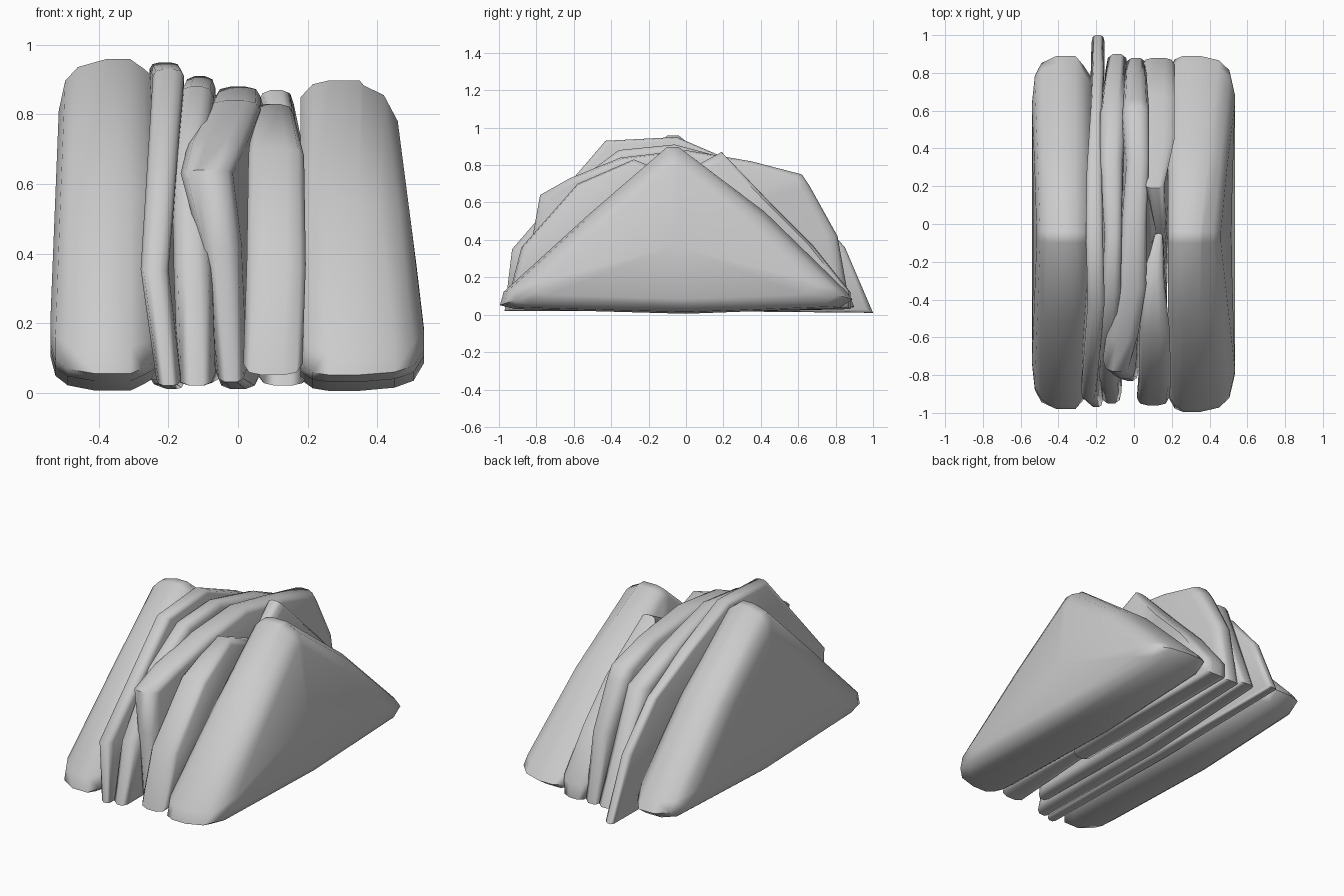
import bpy
import bmesh
import math

default_cube = bpy.data.objects.get("Cube")
if default_cube:
    bpy.data.objects.remove(default_cube, do_unlink=True)

grey = bpy.data.materials.new("plain_grey")
grey.use_nodes = True
colour = (0.6, 0.6, 0.6, 1)
grey.diffuse_color = colour
grey.node_tree.nodes["Principled BSDF"].inputs["Base Color"].default_value = colour


def loft(name, rings, centres, smooth_angle):
    """Skin matching rings of points and close both ends with a fan."""
    bm = bmesh.new()
    loops = [[bm.verts.new(point) for point in ring] for ring in rings]
    count = len(loops[0])
    for i in range(count):
        j = (i + 1) % count
        for a, b in zip(loops, loops[1:]):
            bm.faces.new((a[i], a[j], b[j], b[i]))
    for loop, centre in zip((loops[0], loops[-1]), centres):
        middle = bm.verts.new(centre)
        for i in range(count):
            bm.faces.new((loop[i], loop[(i + 1) % count], middle))
    bmesh.ops.recalc_face_normals(bm, faces=bm.faces)
    mesh = bpy.data.meshes.new(name)
    bm.to_mesh(mesh)
    bm.free()
    mesh.materials.append(grey)
    obj = bpy.data.objects.new(name, mesh)
    bpy.context.collection.objects.link(obj)
    bpy.ops.object.select_all(action="DESELECT")
    obj.select_set(True)
    bpy.context.view_layer.objects.active = obj
    bpy.ops.object.shade_smooth_by_angle(angle=math.radians(smooth_angle))
    return obj


# Bread: a triangle with rounded corners, outline given as (y, z)
BREAD = [(-.9, .03), (-.98, .05), (-.96, .12), (-.5, .53), (-.1, .88), (-.04, .88),
         (.42, .54), (.85, .13), (.89, .08), (.82, .035), (0, .005)]


def bread(name, side, sections, lean, height, shift):
    """Sections are (distance from the middle, outline scale), inside to outside."""
    mid_y, mid_z = -.06, .36

    def place(x, y, z, scale):
        ry = mid_y + (y - mid_y) * scale + shift * (y < -.3)
        rz = (mid_z + (z - mid_z) * scale) * height
        inward = lean * max(rz - .2, 0) * (x > .4)
        return (side * (x - inward), ry, rz)

    rings = [[place(x, y, z, scale) for y, z in BREAD] for x, scale in sections]
    ends = [place(sections[i][0], mid_y, mid_z, 1) for i in (0, -1)]
    loft(name, rings, ends, 65)


bread("left_bread", 1, [(.18, .91), (.215, .98), (.26, 1), (.35, 1), (.45, .975), (.505, .92), (.535, .78)],
      .13, 1.02, -.015)
bread("right_bread", -1, [(.225, .88), (.27, .95), (.31, 1), (.41, 1), (.49, .96), (.525, .89), (.54, .74)],
      .04, 1.09, 0)


# Fillings: wavy sheets whose rim is given as (y, z, x, half thickness)
def filling(name, rim, bevel=.04):
    mid = [sum(p[k] for p in rim) / len(rim) for k in range(4)]
    rings = []
    for side, inset in ((-1, bevel * 2), (-.8, bevel * .5), (-.35, 0), (.35, 0), (.8, bevel * .5), (1, bevel * 2)):
        ring = []
        for y, z, x, half in rim:
            ring.append((x + side * half, y + (mid[0] - y) * inset, z + (mid[1] - z) * inset))
        rings.append(ring)
    ends = [(mid[2] + s * mid[3], mid[0], mid[1]) for s in (-1, 1)]
    loft(name, rings, ends, 50)


filling("lettuce_leaf", [
    (-.97, .02, -.2, .035), (-.93, .35, -.24, .04), (-.43, .93, -.2, .045),
    (-.05, .95, -.21, .045), (.3, .8, -.21, .04), (.62, .62, -.2, .03),
    (.85, .36, -.19, .03), (1, .01, -.19, .035), (0, .02, -.21, .04)], .02)
filling("cheese_slice", [
    (-.95, .02, -.12, .055), (-.86, .35, -.13, .055), (-.6, .7, -.14, .05),
    (-.36, .88, -.12, .05), (-.06, .91, -.11, .045), (.35, .8, -.12, .06),
    (.64, .67, -.11, .07), (.9, .04, -.09, .06), (0, .02, -.12, .06)])
filling("folded_ham", [
    (-.83, .03, -.02, .045), (-.82, .42, -.05, .06), (-.78, .64, -.09, .075),
    (-.62, .73, -.06, .085), (-.35, .84, -.01, .075), (0, .88, 0, .065),
    (.35, .82, .02, .06), (.62, .75, .01, .07), (.66, .69, .01, .07),
    (.81, .42, .01, .06), (.88, .03, .01, .06), (0, .01, 0, .06)])
filling("front_thick_filling", [
    (-.96, .05, .1, .085), (-.88, .36, .11, .085), (-.58, .7, .11, .08),
    (-.28, .83, .1, .06), (-.05, .74, .13, .025), (-.1, .06, .12, .05)])
filling("back_thick_filling", [
    (-.32, .02, .13, .07), (-.05, .74, .14, .03), (.19, .87, .11, .05),
    (.46, .59, .13, .085), (.68, .37, .13, .085),
    (.88, .12, .13, .085), (.88, .03, .13, .08)])
